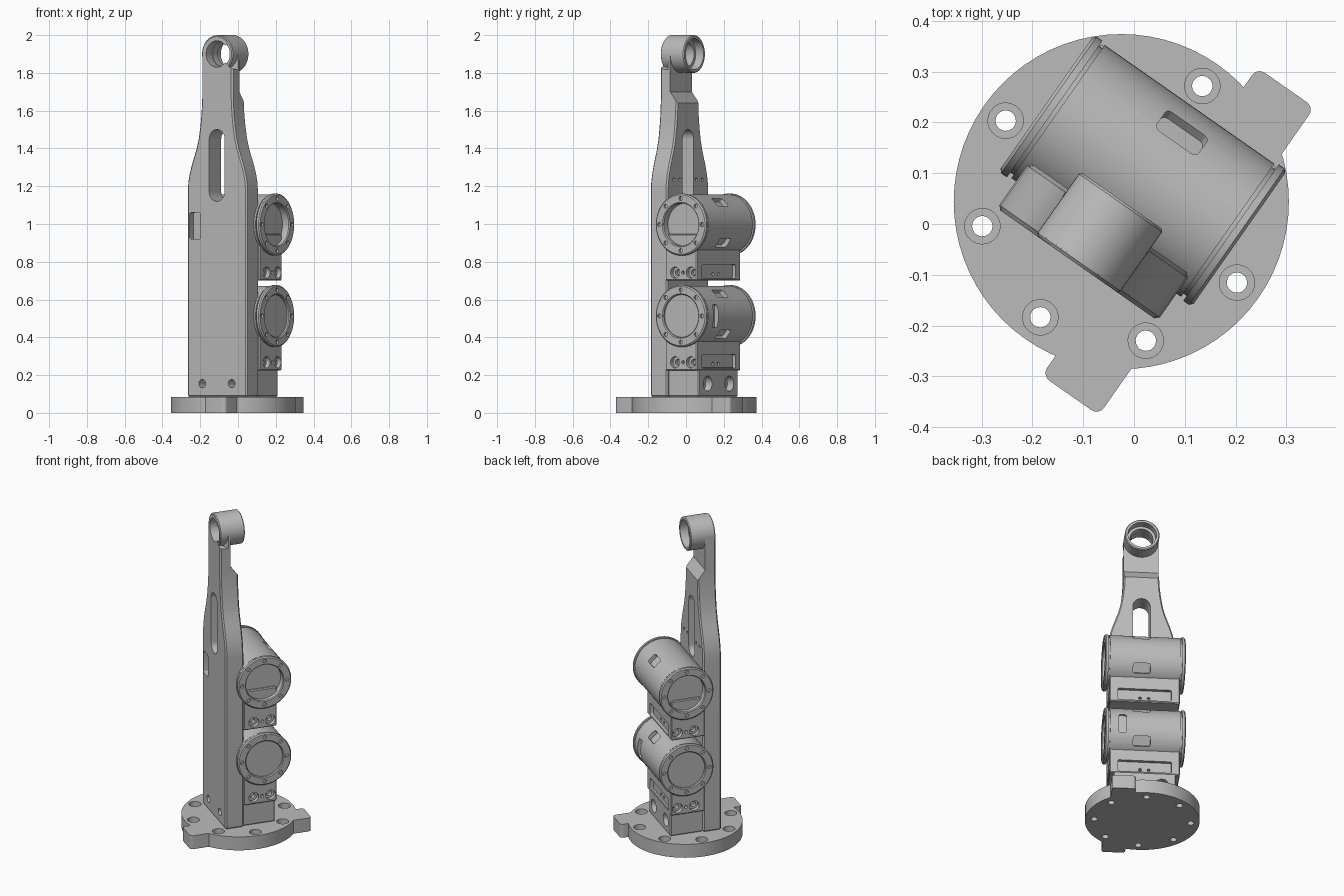
import bpy, bmesh
from math import sin, cos, pi, radians
from mathutils import Matrix

cube = bpy.data.objects.get("Cube")
if cube:
    bpy.data.objects.remove(cube)

grey = bpy.data.materials.new("machined_grey")
grey.use_nodes = True
grey.diffuse_color = (0.5, 0.5, 0.5, 1)
grey.node_tree.nodes["Principled BSDF"].inputs["Base Color"].default_value = (0.5, 0.5, 0.5, 1)

# The assembly stands turned about the middle of its base
PLACE = Matrix.Translation((-0.025, 0.044, 0)) @ Matrix.Rotation(radians(-35), 4, "Z")


def finish(name, bm):
    bmesh.ops.recalc_face_normals(bm, faces=bm.faces[:])
    mesh = bpy.data.meshes.new(name)
    bm.to_mesh(mesh)
    bm.free()
    mesh.materials.append(grey)
    obj = bpy.data.objects.new(name, mesh)
    bpy.context.scene.collection.objects.link(obj)
    return obj


def circle(u, v, r, n=32):
    return [(u + r * cos(2 * pi * i / n), v + r * sin(2 * pi * i / n)) for i in range(n)]


def rounded(u0, u1, v0, v1, r, n=5):
    pts = []
    corners = [(u1 - r, v1 - r), (u0 + r, v1 - r), (u0 + r, v0 + r), (u1 - r, v0 + r)]
    for k, (u, v) in enumerate(corners):
        for i in range(n + 1):
            t = pi / 2 * (k + i / n)
            pts.append((u + r * cos(t), v + r * sin(t)))
    return pts


def prism(name, pts, axis, lo, hi, matrix=None):
    """Extrude a closed profile along an axis."""
    place = {"x": lambda u, v, t: (t, u, v),
             "y": lambda u, v, t: (u, t, v),
             "z": lambda u, v, t: (u, v, t)}[axis]
    bm = bmesh.new()
    a = [bm.verts.new(place(u, v, lo)) for u, v in pts]
    b = [bm.verts.new(place(u, v, hi)) for u, v in pts]
    bm.faces.new(a)
    bm.faces.new(b)
    for i in range(len(pts)):
        j = (i + 1) % len(pts)
        bm.faces.new((a[i], a[j], b[j], b[i]))
    if matrix:
        bm.transform(matrix)
    return finish(name, bm)


def box(name, x0, x1, y0, y1, z0, z1):
    return prism(name, [(x0, y0), (x1, y0), (x1, y1), (x0, y1)], "z", z0, z1)


def drill(axis, u, v, face, depth, r, n=24):
    """Round cutter; a negative depth goes inwards from a face on the positive side."""
    out = face - 0.02 * (1 if depth > 0 else -1)
    return prism("cutter", circle(u, v, r, n), axis, min(out, face + depth), max(out, face + depth))


def bake(obj, cutters=(), join=(), bevel=0):
    """Apply the bevel, the unions and the cuts, then remove the helpers."""
    if bevel:
        m = obj.modifiers.new("bevel", "BEVEL")
        m.width, m.segments, m.limit_method, m.angle_limit = bevel, 1, "ANGLE", radians(50)
    for op, tools in (("UNION", join), ("DIFFERENCE", cutters)):
        for tool in tools:
            m = obj.modifiers.new("cut", "BOOLEAN")
            m.operation, m.solver, m.object = op, "EXACT", tool
            tool.hide_render = True
    deps = bpy.context.evaluated_depsgraph_get()
    mesh = bpy.data.meshes.new_from_object(obj.evaluated_get(deps))
    obj.modifiers.clear()
    obj.data = mesh
    for tool in list(cutters) + list(join):
        bpy.data.objects.remove(tool)
    mesh.shade_smooth()
    mesh.set_sharp_from_angle(angle=radians(28))
    obj.matrix_world = PLACE
    return obj


# Base plate: disc with two tabs and a ring of counterbored holes
base = prism("base_plate", circle(0, 0, 0.33, 72), "z", 0, 0.085)
tabs = [prism("tab", rounded(0.068, 0.205, min(s * 0.1, s * 0.37), max(s * 0.1, s * 0.37), 0.018),
              "z", 0, 0.085) for s in (1, -1)]
holes = []
for k in range(8):
    u, v = 0.278 * cos(k * pi / 4), 0.278 * sin(k * pi / 4)
    holes.append(drill("z", u, v, 0.085, -0.045, 0.035))
    holes.append(prism("cutter", circle(u, v, 0.02, 24), "z", -0.02, 0.07))
bake(base, holes, tabs)

# Stand block under the lower motor
stand = box("stand_block", -0.18, 0.18, -0.045, 0.156, 0.085, 0.24)
holes = []
for x in (-0.1, 0.1):
    holes += [drill("y", x, 0.155, 0.156, -0.04, 0.04), drill("y", x, 0.155, 0.14, -0.08, 0.022)]
bake(stand, holes, bevel=0.006)

# Arm: tapered plate with a round head
half = [(0.193, 0.085), (0.193, 1.17), (0.19, 1.22), (0.181, 1.265), (0.168, 1.31), (0.152, 1.355),
        (0.136, 1.4), (0.123, 1.45), (0.113, 1.51), (0.105, 1.58), (0.1, 1.67)]
head = [(0.1 * cos(pi * i / 20), 1.9 + 0.1 * sin(pi * i / 20)) for i in range(21)]
arm = prism("arm", half + head + [(-x, z) for x, z in reversed(half)], "y", -0.151, -0.04)
notch = prism("cutter", [(-0.086, 1.7), (-0.03, 1.627), (0.05, 1.627), (0.05, 2.1), (-0.086, 2.1)],
              "x", -0.3, 0.3)
cuts = [notch,
        prism("cutter", rounded(-0.05, 0.05, 1.12, 1.5, 0.0499, 8), "y", -0.3, 0.1),
        prism("cutter", rounded(-0.178, -0.105, 0.92, 1.06, 0.012), "y", -0.2, -0.115),
        prism("cutter", circle(0, 1.9, 0.07, 40), "y", -0.3, 0.1)]
for x in (-0.095, 0.095):
    cuts.append(drill("y", x, 0.155, -0.151, 0.06, 0.022))
for x in (-0.13, -0.075, 0.075, 0.13):
    cuts.append(drill("y", x, 1.235, -0.04, -0.02, 0.009, 12))
bake(arm, cuts, bevel=0.008)

# Bearing eye at the top of the arm, with a stepped bore
eye = prism("bearing_eye", circle(0, 1.9, 0.1, 48), "y", -0.15, 0.002)
bake(eye, [prism("cutter", circle(0, 1.9, 0.066, 40), "y", -0.3, 0.1),
           drill("y", 0, 1.9, -0.15, 0.055, 0.082, 40), drill("y", 0, 1.9, 0.002, -0.05, 0.082, 40)],
     bevel=0.005)
front = bpy.data.objects["arm"]
bake(front, [drill("y", 0, 1.9, -0.151, 0.055, 0.082, 40)])

AXIS_Y, RADIUS = 0.074, 0.16


def motor(label, z, foot, depth, side_slot):
    # Turned housing with end flanges and recessed covers
    end = [(0.232 - depth, 0), (0.232 - depth, 0.113), (0.227, 0.113), (0.232, 0.118), (0.232, 0.157),
           (0.226, 0.164), (0.212, 0.164), (0.212, 0.152), (0.204, 0.152), (0.204, RADIUS)]
    profile = end + [(-x, r) for x, r in reversed(end)]
    bm = bmesh.new()
    verts = [bm.verts.new((x, 0, r)) for x, r in profile]
    edges = [bm.edges.new(pair) for pair in zip(verts, verts[1:])]
    bmesh.ops.spin(bm, geom=verts + edges, cent=(0, 0, 0), axis=(1, 0, 0), angle=2 * pi, steps=64)
    bmesh.ops.remove_doubles(bm, verts=bm.verts[:], dist=0.0002)
    bm.transform(Matrix.Translation((0, AXIS_Y, z)))
    housing = finish(label + "_motor_housing", bm)

    cuts = []
    for s in (1, -1):
        for k in range(8):
            t = k * pi / 4
            cuts.append(drill("x", AXIS_Y + 0.138 * cos(t), z + 0.138 * sin(t),
                              s * 0.232, -s * 0.012, 0.011, 12))
    # Rounded windows on the rear of the housing
    windows = [(-42, rounded(-0.03, 0.07, -0.03, 0.03, 0.012)),
               (-128, rounded(-0.03, 0.07, -0.03, 0.03, 0.012))]
    if side_slot:
        windows.append((-90, rounded(0.11, 0.155, -0.06, 0.06, 0.012)))
    for angle, shape in windows:
        turn = Matrix.Translation((0, AXIS_Y, z)) @ Matrix.Rotation(radians(angle), 4, "X")
        cuts.append(prism("cutter", shape, "z", 0.135, 0.2, turn))
    bake(housing, cuts)

    # Mounting foot with end bolts and a rear pocket
    block = box(label + "_motor_foot", -0.203, 0.203, -0.045, 0.158, foot, z - 0.05)
    cuts = [prism("cutter", rounded(-0.155, 0.155, foot + 0.012, foot + 0.085, 0.01), "y", 0.138, 0.2)]
    for s in (1, -1):
        for y in (0.018, 0.12):
            cuts.append(drill("x", y, foot + 0.043, s * 0.203, -s * 0.025, 0.03))
            cuts.append(drill("x", y, foot + 0.043, s * 0.185, -s * 0.03, 0.016, 16))
        cuts.append(drill("x", 0.069, foot + 0.043, s * 0.203, -s * 0.02, 0.009, 12))
        cuts.append(drill("y", s * 0.025, foot + 0.035, 0.138, -0.02, 0.009, 12))
    bake(block, cuts, bevel=0.005)


motor("upper", 0.997, 0.7, 0.045, False)
motor("lower", 0.513, 0.225, 0.015, True)
